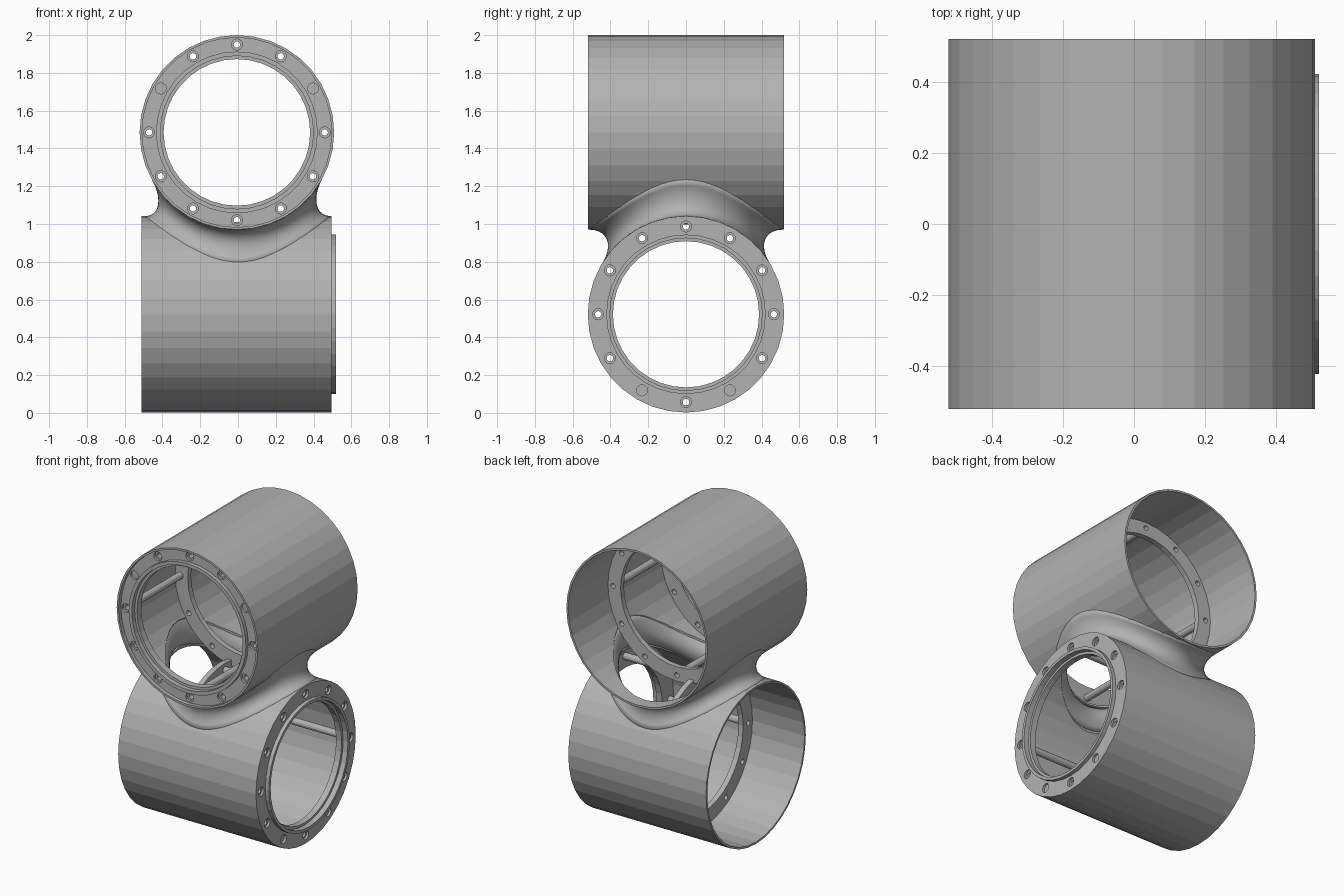
import bpy, bmesh, math
from mathutils import Vector

if "Cube" in bpy.data.objects:
    bpy.data.objects.remove(bpy.data.objects["Cube"])

grey = bpy.data.materials.new("cast grey")
grey.diffuse_color = (0.45, 0.45, 0.45, 1)
grey.use_nodes = True
grey.node_tree.nodes["Principled BSDF"].inputs["Base Color"].default_value = grey.diffuse_color

UX, UZ, UR = -0.006, 1.485, 0.515     # upper tube: axis along y
LZ, LR = 0.522, 0.52                  # lower tube: axis along x
BOLT_R = 0.465


# Placements: a runs from the flange end inwards, u and v lie across the axis
def upper(a, u, v):
    return Vector((UX + u, -0.52 + a, UZ + v))


def lower(a, u, v):
    return Vector((0.495 - a, u, LZ + v))


def upright(a, u, v):
    return Vector((u, v, a))


def lathe(name, place, profile, n=36, centres=((0, 0),)):
    """Revolve a closed (a, r) profile round each centre."""
    bm = bmesh.new()
    for cu, cv in centres:
        rings = []
        for i in range(n):
            t = math.tau * i / n
            rings.append([bm.verts.new(place(a, cu + r * math.cos(t), cv + r * math.sin(t)))
                          for a, r in profile])
        for i in range(n):
            p, q = rings[i], rings[(i + 1) % n]
            for j in range(len(profile)):
                k = (j + 1) % len(profile)
                if profile[j][1] == 0 and profile[k][1] == 0:
                    continue
                bm.faces.new((p[j], q[j], q[k], p[k]))
    bmesh.ops.remove_doubles(bm, verts=bm.verts, dist=1e-5)
    bmesh.ops.recalc_face_normals(bm, faces=bm.faces)
    return finish(name, bm)


def finish(name, bm):
    me = bpy.data.meshes.new(name)
    bm.to_mesh(me)
    bm.free()
    me.materials.append(grey)
    ob = bpy.data.objects.new(name, me)
    bpy.context.collection.objects.link(ob)
    return ob


def rod(a0, a1, r):
    return [(a0, 0), (a0, r), (a1, r), (a1, 0)]


def cut(ob, cutter):
    mod = ob.modifiers.new("cut", "BOOLEAN")
    mod.operation = "DIFFERENCE"
    mod.solver = "EXACT"
    mod.object = cutter
    bpy.context.view_layer.objects.active = ob
    bpy.ops.object.modifier_apply(modifier=mod.name)
    bpy.data.objects.remove(cutter)


def circle_points(count):
    return [(BOLT_R * math.cos(math.tau * i / count), BOLT_R * math.sin(math.tau * i / count))
            for i in range(count)]


def housing(tag, place, radius, length, flange, face):
    wall = radius - 0.013
    # Thin tube wall, opened where the neck passes
    shell = lathe(tag + "_tube", place,
                  [(0, radius), (length, radius), (length, wall), (0, wall)])
    cut(shell, lathe("neck_cutter", upright, rod(0.7, 1.3, 0.435), 48))
    # End flange with counterbored bolt holes
    plate = lathe(tag + "_flange", place, flange)
    cut(plate, lathe("hole_cutter", place, rod(-0.1, 0.2, 0.017), 12, circle_points(12)))
    cut(plate, lathe("bore_cutter", place, rod(-0.1, face + 0.015, 0.029), 16, circle_points(12)))
    # Inner mounting ring with matching holes
    ring = lathe(tag + "_inner_ring", place,
                 [(0.59, wall + 0.003), (0.625, wall + 0.003), (0.625, 0.41), (0.59, 0.41)])
    cut(ring, lathe("hole_cutter", place, rod(0.5, 0.7, 0.017), 12, circle_points(12)))
    # Hollow spacers between flange and ring
    lathe(tag + "_spacers", place,
          [(face + 0.045, 0.023), (0.592, 0.023), (0.592, 0.017), (face + 0.045, 0.017)],
          12, circle_points(4))


# Upper flange is recessed inside the rim, lower one has a raised lip
housing("upper", upper, UR, 1.04,
        [(0.025, 0.504), (0.075, 0.504), (0.075, 0.388), (0.03, 0.388),
         (0.03, 0.405), (0.0, 0.405), (0.0, 0.428), (0.025, 0.428)], 0.025)
housing("lower", lower, LR, 1.005,
        [(0.0, 0.5195), (0.05, 0.5195), (0.05, 0.387), (0.01, 0.387),
         (0.01, 0.403), (-0.025, 0.403), (-0.025, 0.422), (0.0, 0.422)], 0.0)

# Neck: filleted blend running tangent into both tubes
bm = bmesh.new()
N, M, H = 64, 10, 0.52
cols = []
for i in range(N):
    t = math.tau * i / N
    c, s = math.cos(t), math.sin(t)
    rl = 0.49 * c * c + 0.44 * s * s
    ru = 0.45 * c * c + 0.51 * s * s
    hl = math.sqrt(LR ** 2 - (rl * s) ** 2)
    hu = math.sqrt(UR ** 2 - (ru * c) ** 2)
    zl, zu = LZ + hl, UZ - hu
    ml, mu = -rl * s * s / hl, ru * c * c / hu
    r = (zu - zl + ml * rl - mu * ru) / (ml - mu)      # where both tangents meet
    z = zl + ml * (r - rl)
    p0, p3, corner = Vector((rl, zl)), Vector((ru, zu)), Vector((r, z))
    p1, p2 = p0.lerp(corner, H), p3.lerp(corner, H)
    col = []
    for j in range(M + 1):
        k = j / M
        p = (p0 * (1 - k) ** 3 + p1 * 3 * k * (1 - k) ** 2
             + p2 * 3 * k * k * (1 - k) + p3 * k ** 3)
        col.append(bm.verts.new((p.x * c + UX * k, p.x * s, p.y)))
    cols.append(col)
for i in range(N):
    p, q = cols[i], cols[(i + 1) % N]
    for j in range(M):
        bm.faces.new((p[j], q[j], q[j + 1], p[j + 1])).smooth = True
neck = finish("neck", bm)
solid = neck.modifiers.new("wall", "SOLIDIFY")
solid.thickness = 0.012
solid.offset = -1
